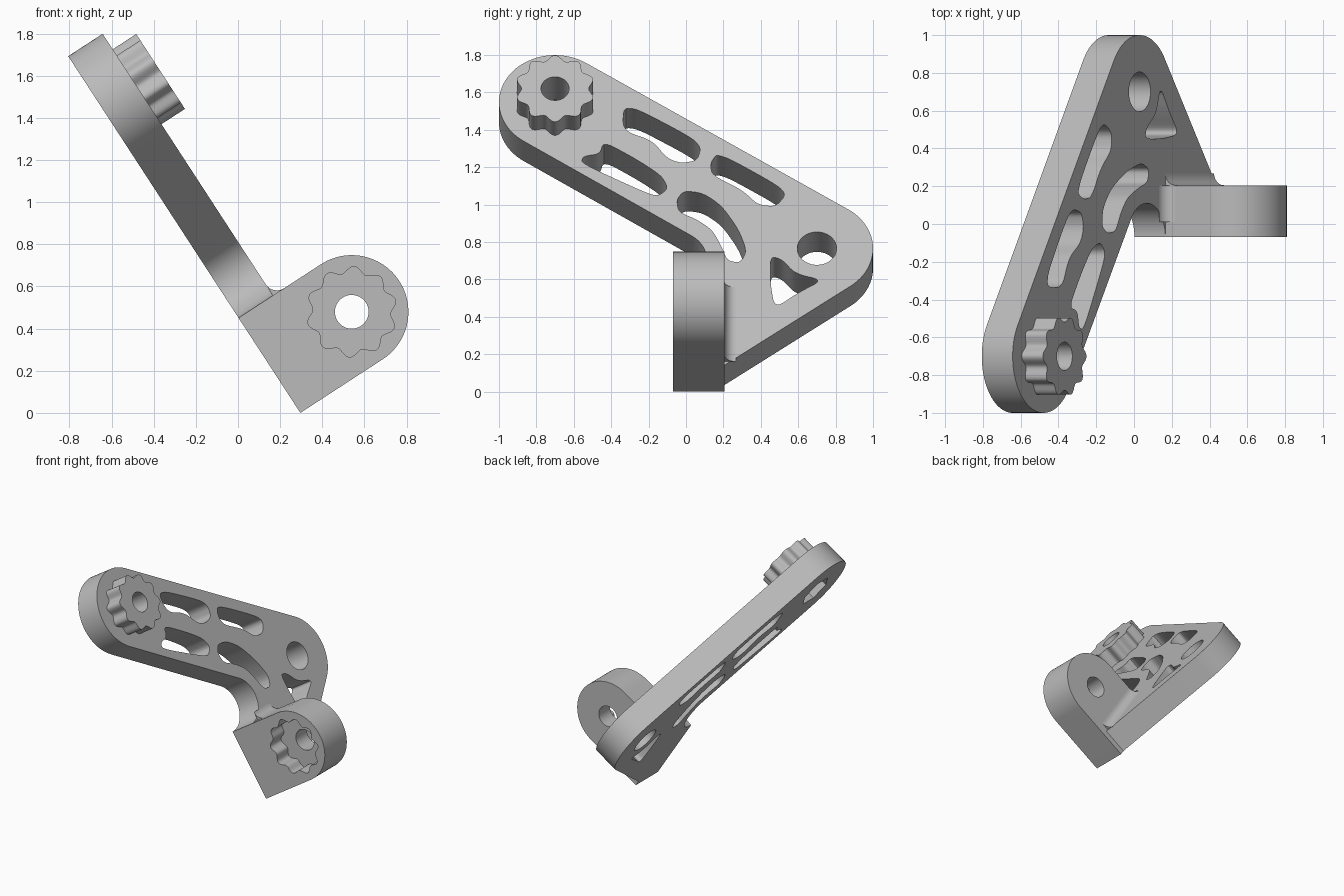
import bpy, bmesh
from math import sin, cos, radians, tau, pi, tan
from mathutils import Matrix, Vector

cube = bpy.data.objects.get("Cube")
if cube:
    bpy.data.objects.remove(cube, do_unlink=True)

grey = bpy.data.materials.new("matte grey")
grey.use_nodes = True
colour = (0.5, 0.5, 0.5, 1)
grey.diffuse_color = colour
grey.node_tree.nodes["Principled BSDF"].inputs["Base Color"].default_value = colour

# Tilted frame: across the arm, along its slope, out of its face
SLOPE = radians(56.94)
ACROSS = Vector((0, 1, 0))
UP = Vector((-cos(SLOPE), 0, sin(SLOPE)))
OUT = Vector((sin(SLOPE), 0, cos(SLOPE)))
ORIGIN = Vector((0.296, 0, 0))


def frame(a, b):
    m = Matrix((a, b, a.cross(b))).transposed().to_4x4()
    m.translation = ORIGIN
    return m


ARM = frame(ACROSS, UP)
CLEVIS = frame(OUT, UP)
SIDE = frame(ACROSS, OUT)


def arc(c, r, start, end, n=24):
    angles = [radians(start + (end - start) * i / n) for i in range(n + 1)]
    return [(c[0] + r * cos(a), c[1] + r * sin(a)) for a in angles]


def circle(c, r, n=48):
    return arc(c, r, 0, 360 - 360 / n, n - 1)


def spline_gear(c, r, lobes=10, n=160):
    pts = []
    for i in range(n):
        a = tau * i / n
        d = r + 0.016 * cos(lobes * (a - pi / 2))
        pts.append((c[0] + d * cos(a), c[1] + d * sin(a)))
    return pts


def rounded(pts, rounds=3, t=0.2):
    # Corner cutting turns a rough outline into a soft one
    for _ in range(rounds):
        out = []
        for p, q in zip(pts, pts[1:] + pts[:1]):
            p, q = Vector(p), Vector(q)
            out += [p.lerp(q, t), p.lerp(q, 1 - t)]
        pts = out
    return pts


def prism(name, loops, low, high, matrix):
    # Fill an outline with holes and extrude it
    bm = bmesh.new()
    edges = []
    for loop in loops:
        vs = [bm.verts.new((p[0], p[1], low)) for p in loop]
        edges += [bm.edges.new((a, b)) for a, b in zip(vs, vs[1:] + vs[:1])]
    bmesh.ops.triangle_fill(bm, use_beauty=True, edges=edges, normal=(0, 0, 1))
    ext = bmesh.ops.extrude_face_region(bm, geom=bm.faces[:])
    top = [g for g in ext["geom"] if isinstance(g, bmesh.types.BMVert)]
    bmesh.ops.translate(bm, verts=top, vec=(0, 0, high - low))
    bmesh.ops.recalc_face_normals(bm, faces=bm.faces[:])
    bm.transform(matrix)
    mesh = bpy.data.meshes.new(name)
    bm.to_mesh(mesh)
    bm.free()
    mesh.materials.append(grey)
    obj = bpy.data.objects.new(name, mesh)
    bpy.context.collection.objects.link(obj)
    return obj


def cut(obj, cutter):
    mod = obj.modifiers.new("cut", "BOOLEAN")
    mod.operation = "DIFFERENCE"
    mod.solver = "EXACT"
    mod.object = cutter
    bpy.context.view_layer.objects.active = obj
    bpy.ops.object.modifier_apply(modifier=mod.name)
    bpy.data.objects.remove(cutter, do_unlink=True)


THICK = 0.195
TIP, ELBOW, PIVOT = (-0.7, 1.72), (0.7, 0.787), (0.466, 0.269)
BACK, FRONT = 0.205, 0.07
HALF = 0.269

# Arm outline: elbow round, tip round, then a concave sweep to the clevis
lean = 56.3
outline = arc(ELBOW, 0.3, -53.2, lean, 32) + arc(TIP, 0.3, lean, lean + 180, 48)
outline += arc((-0.07, 0.718), 0.18, lean, -90, 32)
tangent = outline[0]
foot = tangent[1] - (tangent[0] - BACK) * tan(radians(36.8))
outline += [(BACK, 2 * HALF), (BACK, foot)]

# Lightening cutouts
slots = [
    [(-.33, 1.72), (.03, 1.495), (.08, 1.43), (.06, 1.35), (-.02, 1.33),
     (-.10, 1.36), (-.18, 1.475), (-.34, 1.54)],
    [(-.44, 1.47), (-.25, 1.345), (-.13, 1.25), (-.095, 1.17), (-.15, 1.12),
     (-.22, 1.145), (-.56, 1.33), (-.55, 1.375), (-.46, 1.39)],
    [(.13, 1.33), (.17, 1.40), (.49, 1.19), (.535, 1.13), (.48, 1.055),
     (.385, 1.065), (.30, 1.16), (.14, 1.255)],
    [(-.05, 1.10), (-.01, 1.155), (.09, 1.14), (.19, 1.06), (.28, .91),
     (.325, .77), (.29, .695), (.22, .71), (.19, .80), (.14, .905),
     (.06, .97), (-.04, 1.02)],
    [(.45, .735), (.51, .72), (.585, .625), (.73, .585), (.60, .505),
     (.475, .405), (.452, .556)],
]
holes = [circle(TIP, 0.075), circle(ELBOW, 0.105)] + [rounded(s) for s in slots]
arm = prism("arm", [outline] + holes, 0, THICK, ARM)
cut(arm, prism("nut_cutter", [circle(TIP, 0.13, 6)], -0.05, 0.1, ARM))

# Toothed boss on the tip
boss = prism("toothed_boss", [spline_gear(TIP, 0.196), circle(TIP, 0.075)],
             THICK, 0.328, ARM)

# Clevis block with a through hole and a matching toothed socket
profile = [(0, 0)] + arc(PIVOT, HALF, -90, 90, 48) + [(0, 2 * HALF)]
block = prism("clevis_block", [profile, circle(PIVOT, 0.08)], -BACK, FRONT, CLEVIS)
cut(block, prism("socket_cutter", [spline_gear(PIVOT, 0.199)],
                 FRONT - 0.135, FRONT + 0.05, CLEVIS))

# Fillets where the block meets the arm
R = 0.063


def fillet(name, corner, low, high, matrix):
    x, y = corner
    pts = [corner] + arc((x + R, y + R), R, 270, 180, 10)
    return prism(name, [pts], low, high, matrix)


side_fillet = fillet("side_fillet", (BACK, THICK), -2 * HALF, -0.065, SIDE)
top_fillet = fillet("top_fillet", (THICK, 2 * HALF), -BACK, -0.01, CLEVIS)

# Smooth the curved walls, keep the rims crisp
for obj in (arm, boss, block, side_fillet, top_fillet):
    obj.data.shade_smooth()
    obj.data.set_sharp_from_angle(angle=radians(32))
